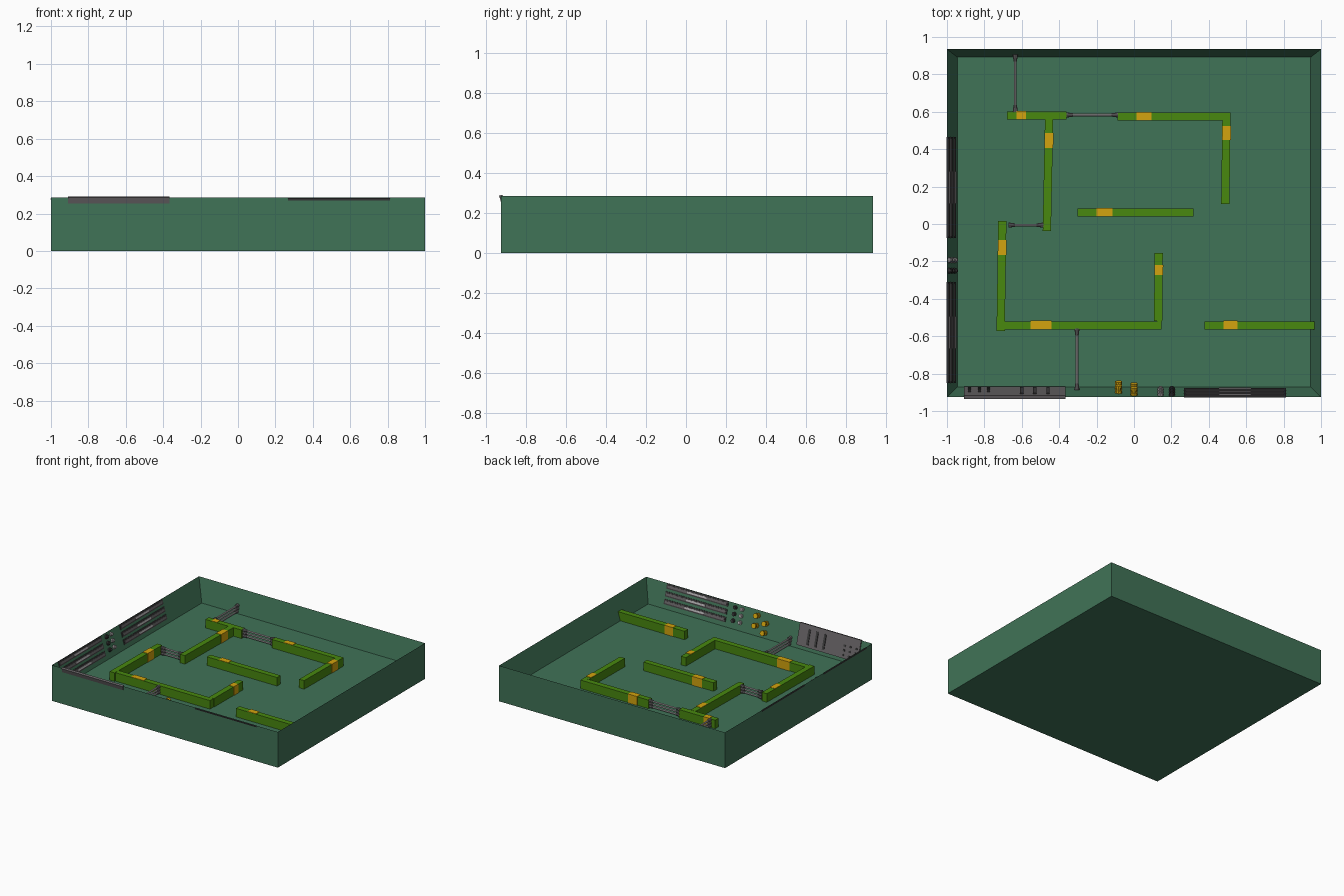
import bpy, bmesh, math
from mathutils import Matrix, Vector

if "Cube" in bpy.data.objects:
    bpy.data.objects.remove(bpy.data.objects["Cube"])


def material(name, r, g, b):
    lin = [((c / 255 + 0.055) / 1.055) ** 2.4 for c in (r, g, b)]
    m = bpy.data.materials.new(name)
    m.diffuse_color = (*lin, 1)
    m.use_nodes = True
    m.node_tree.nodes["Principled BSDF"].inputs["Base Color"].default_value = m.diffuse_color
    return m


GREEN = material("tray green", 64, 115, 87)
HEDGE = material("hedge green", 72, 136, 15)
YELLOW = material("door yellow", 212, 164, 14)
DARK = material("dark grey", 62, 61, 62)
MID = material("mid grey", 102, 99, 101)
LIGHT = material("light grey", 182, 178, 180)


def finish(name, bm, mat):
    bmesh.ops.recalc_face_normals(bm, faces=bm.faces[:])
    me = bpy.data.meshes.new(name)
    bm.to_mesh(me)
    bm.free()
    me.materials.append(mat)
    ob = bpy.data.objects.new(name, me)
    bpy.context.collection.objects.link(ob)


parts = {}


def part(name, mat):
    return parts.setdefault(name, (bmesh.new(), mat))[0]


def frame(origin, u, v, n):
    m = Matrix((u, v, n)).transposed().to_4x4()
    m.translation = origin
    return m


def box(bm, f, u0, u1, v0, v1, n0, n1):
    """Box between limits on the three axes of frame f."""
    m = f @ Matrix.Translation(((u0 + u1) / 2, (v0 + v1) / 2, (n0 + n1) / 2))
    bmesh.ops.create_cube(bm, size=1, matrix=m @ Matrix.Diagonal((u1 - u0, v1 - v0, n1 - n0, 1)))


def rod(bm, f, u, v, n0, n1, r0, r1, sides=10):
    """Cylinder or cone along the n axis of frame f."""
    m = f @ Matrix.Translation((u, v, (n0 + n1) / 2))
    bmesh.ops.create_cone(bm, cap_ends=True, segments=sides, radius1=r0, radius2=r1,
                          depth=n1 - n0, matrix=m)


# Tray: solid block with a sunken floor and inner walls sloping up to a sharp rim
TOP, FLOOR, Y0, Y1 = 0.285, 0.102, -0.925, 0.935
bm = bmesh.new()


def ring(x, ya, yb, z):
    return [bm.verts.new(p) for p in ((-x, ya, z), (x, ya, z), (x, yb, z), (-x, yb, z))]


rings = [ring(1, Y0, Y1, 0), ring(1, Y0, Y1, TOP), ring(0.945, -0.872, 0.892, FLOOR)]
for a, b in zip(rings, rings[1:]):
    for i in range(4):
        bm.faces.new((a[i], a[i - 1], b[i - 1], b[i]))
bm.faces.new(rings[0])
bm.faces.new(rings[2])
finish("tray", bm, GREEN)

# Hedges by centre line, with start and end of each yellow door along the line
HEDGES = [
    (-.68, .58, -.36, .58, .053, .102),
    (-.454, .56, -.466, -.037, .073, .154),
    (-.088, .575, .516, .575, .101, .182),
    (.494, .556, .488, .107, .032, .107),
    (-.302, .061, .318, .061, .102, .187),
    (-.704, .016, -.713, -.572, .102, .182),
    (-.69, -.542, .147, -.542, .137, .249),
    (.132, -.155, .129, -.52, .064, .118),
    (.377, -.542, .965, -.542, .102, .176),
]
HH = 0.17
for i, (xa, ya, xb, yb, d0, d1) in enumerate(HEDGES):
    d = Vector((xb - xa, yb - ya, 0))
    length = d.length
    d.normalize()
    n = Vector((-d.y, d.x, 0))          # always points to +x or +y here
    f = frame((xa, ya, 0), d, n, Vector((0, 0, 1)))
    dz = 0.0005 * (i % 2)
    box(part("hedges", HEDGE), f, 0, length, -.022, .022, FLOOR - .01, HH + dz)
    box(part("hedge_doors", YELLOW), f, d0, d1, -.021, .025, FLOOR - .005, HH + .003)

# Gates: three rods between flared sockets
GATES = [(-.635, .905, -.635, .6), (-.36, .583, -.085, .583),
         (-.67, -.006, -.485, -.006), (-.305, -.56, -.305, -.888)]
for xa, ya, xb, yb in GATES:
    d = Vector((xb - xa, yb - ya, 0))
    length = d.length
    d.normalize()
    up = Vector((0, 0, 1))
    f = frame((xa, ya, 0), up.cross(d), up, d)
    for z in (.116, .139, .162):
        rod(part("gate_rods", LIGHT), f, 0, z, .02, length - .02, .007, .007, 8)
        s = part("gate_sockets", MID)
        rod(s, f, 0, z, 0, .035, .014, .009, 8)
        rod(s, f, 0, z, length - .035, length, .009, .014, 8)

# Frames lying on the sloping inner walls: u along wall, v up slope from rim, n inward
ang = math.atan2(0.054, TOP - FLOOR)
s, c = math.sin(ang), math.cos(ang)
front = frame((0, Y0, TOP), Vector((1, 0, 0)), Vector((0, -s, c)), Vector((0, c, s)))
left = frame((-1, 0, TOP), Vector((0, 1, 0)), Vector((-s, 0, c)), Vector((c, 0, s)))

# Slatted panels with a light strip in the middle of each slat
for f, u0, u1 in ((front, .268, .812), (left, -.075, .465), (left, -.85, -.31)):
    mid = (u0 + u1) / 2
    for k in range(3):
        v = -.022 - k * .058
        box(part("wall_slats", DARK), f, u0, u1, v - .019, v + .019, -.004, .005)
        box(part("slat_ridges", MID), f, u0 + .01, u1 - .01, v - .009, v + .009, 0, .008)
        box(part("slat_strips", LIGHT), f, mid - .085, mid + .085, v - .007, v + .007, 0, .011)

# Knob columns beside the slats
for f, ul, ud in ((front, .142, .203), (left, -.193, -.25)):
    for k in range(3):
        v = -.03 - k * .05
        for u, nm, mat in ((ul, "light_knobs", LIGHT), (ud, "dark_knobs", DARK)):
            rod(part(nm, mat), f, u, v, -.003, .012, .016, .016)
            rod(part(nm, mat), f, u, v, .01, .02, .01, .01)

# Yellow spools
for u, v in ((0, -.04), (0, -.115), (-.082, -.08), (-.082, -.15)):
    b = part("spools", YELLOW)
    rod(b, front, u, v, 0, .014, .02, .02)
    rod(b, front, u, v, .012, .03, .013, .013)
    rod(b, front, u, v, .028, .042, .02, .02)

# Large control panel with long slots and a grid of buttons
box(part("control_panel", MID), front, -.908, -.367, -.165, .003, -.009, .009)
for u in (-.6, -.53, -.46):
    box(part("panel_slots", DARK), front, u - .009, u + .009, -.145, -.03, 0, .014)
for u in (-.88, -.827, -.777):
    for v in (-.14, -.105, -.07):
        box(part("panel_buttons", DARK), front, u - .008, u + .008, v - .007, v + .007, 0, .013)

for name, (bm, mat) in parts.items():
    finish(name, bm, mat)
